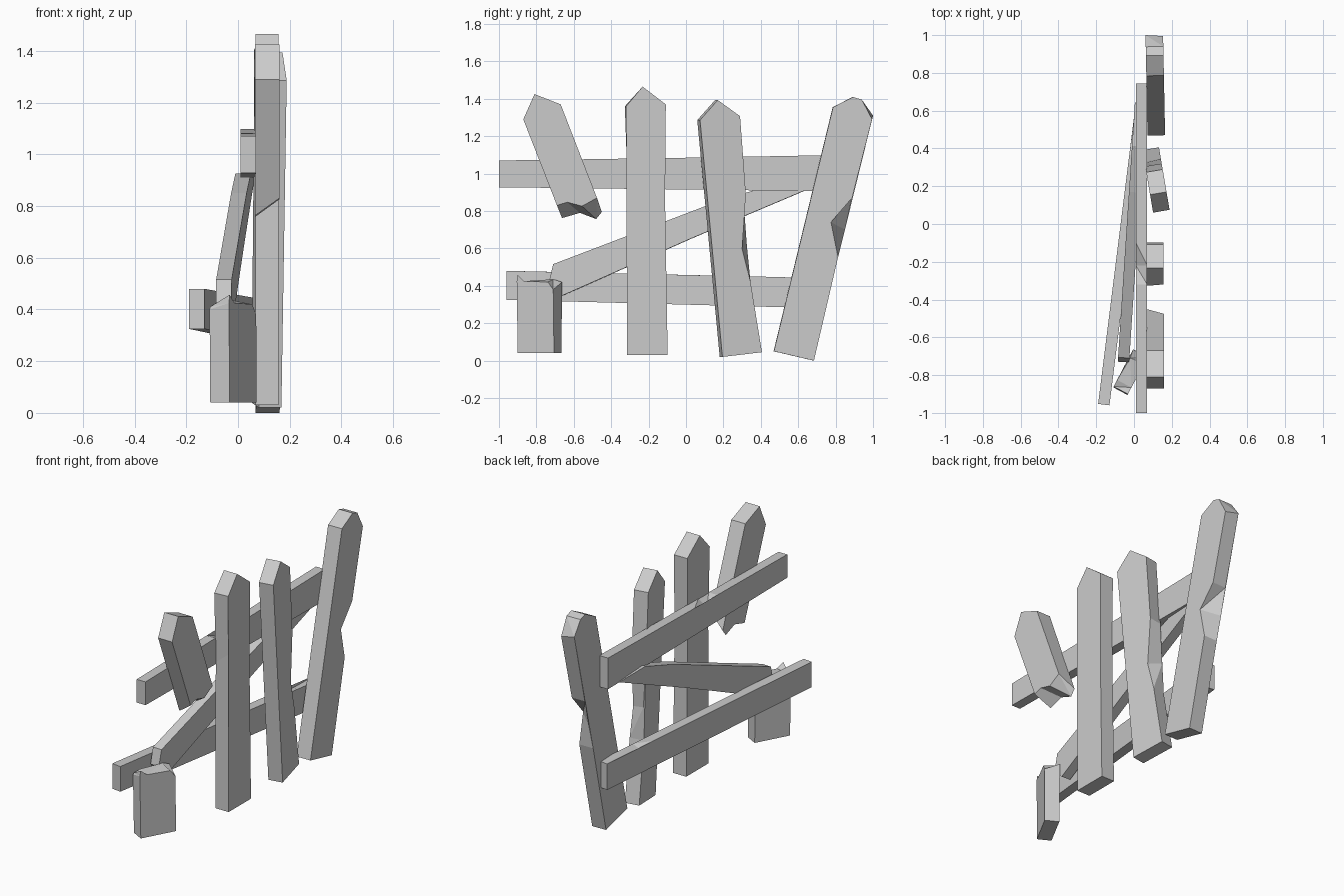
import bpy
import bmesh

default_cube = bpy.data.objects.get("Cube")
if default_cube:
    bpy.data.objects.remove(default_cube, do_unlink=True)

# One plain grey for all the wood
grey = bpy.data.materials.new("plain_grey_wood")
grey.use_nodes = True
colour = (0.6, 0.6, 0.6, 1)
grey.diffuse_color = colour
grey.node_tree.nodes["Principled BSDF"].inputs["Base Color"].default_value = colour


def board(name, front_x, thickness, outline, slope=0, pivot=0, chips=None):
    """Thick board from a (y, z) outline. Slope swings it about z;
    chips moves single back corners, to make splits and broken ends."""
    chips = chips or {}
    bm = bmesh.new()
    front, back = [], []
    for index, (y, z) in enumerate(outline):
        x = front_x + slope * (y - pivot)
        front.append(bm.verts.new((x, y, z)))
        back_y, back_z = chips.get(index, (y + slope * thickness, z))
        back.append(bm.verts.new((x - thickness, back_y, back_z)))
    bm.faces.new(front)
    bm.faces.new(back[::-1])
    count = len(outline)
    for i in range(count):
        j = (i + 1) % count
        bm.faces.new((front[i], back[i], back[j], front[j]))
    # Split the bent faces so the chips stay crisp
    bmesh.ops.connect_verts_nonplanar(bm, angle_limit=0.1, faces=bm.faces[:])
    bmesh.ops.recalc_face_normals(bm, faces=bm.faces[:])
    mesh = bpy.data.meshes.new(name)
    bm.to_mesh(mesh)
    bm.free()
    mesh.materials.append(grey)
    obj = bpy.data.objects.new(name, mesh)
    bpy.context.collection.objects.link(obj)
    return obj


# Short hanging picket with a splintered lower end
board("broken_hanging_picket", 0.16, 0.095,
      [(-0.87, 1.29), (-0.69, 0.83), (-0.635, 0.847), (-0.556, 0.826),
       (-0.476, 0.87), (-0.67, 1.37), (-0.81, 1.425)],
      chips={1: (-0.663, 0.762), 2: (-0.567, 0.79),
             3: (-0.48, 0.757), 4: (-0.45, 0.795)})

# Upright picket with a pointed top
board("upright_picket", 0.157, 0.09,
      [(-0.32, 1.36), (-0.305, 1.0), (-0.315, 0.03), (-0.098, 0.03),
       (-0.112, 0.86), (-0.108, 1.37), (-0.232, 1.465)],
      chips={0: (-0.327, 1.36), 1: (-0.312, 0.93)})

# Twisted picket with a split on one edge
board("twisted_picket", 0.167, 0.087,
      [(0.075, 1.286), (0.195, 0.02), (0.406, 0.045), (0.345, 0.42),
       (0.3, 0.596), (0.32, 0.89), (0.289, 1.307), (0.17, 1.393)],
      slope=-0.17, pivot=0.2, chips={4: (0.325, 0.62)})

# Leaning picket with a deep chip and a rounded top
board("leaning_picket", 0.16, 0.093,
      [(0.786, 1.355), (0.47, 0.05), (0.684, 0.0), (0.813, 0.553),
       (0.775, 0.74), (0.888, 0.87), (0.995, 1.29), (0.94, 1.395),
       (0.893, 1.41)],
      slope=-0.02, pivot=0.7, chips={4: (0.85, 0.7), 6: (1.0, 1.31)})

# Snapped stump, turned away from the fence line
board("broken_stump", -0.035, 0.075,
      [(-0.905, 0.425), (-0.9, 0.04), (-0.706, 0.04), (-0.71, 0.38),
       (-0.738, 0.42), (-0.866, 0.425), (-0.9, 0.457)],
      slope=0.54, pivot=-0.905,
      chips={0: (-0.865, 0.4), 3: (-0.663, 0.42), 4: (-0.71, 0.435),
             6: (-0.86, 0.41)})

# Horizontal rails behind the pickets
board("upper_rail", 0.07, 0.06,
      [(-1.0, 0.927), (0.745, 0.906), (0.745, 1.098), (-0.1, 1.083),
       (-0.22, 1.081), (-0.32, 1.08), (-1.0, 1.07)],
      chips={4: (-0.22, 1.04)})
board("lower_rail", -0.13, 0.06,
      [(-0.96, 0.325), (0.73, 0.28), (0.73, 0.44), (0.45, 0.448),
       (0.35, 0.45), (-0.96, 0.48)],
      slope=0.125, pivot=-0.96, chips={3: (0.45, 0.42)})

# Fallen rail leaning from the stump up to the upper rail
board("fallen_diagonal_rail", -0.025, 0.06,
      [(-0.733, 0.42), (-0.668, 0.345), (0.02, 0.65), (0.64, 0.912),
       (0.41, 0.925), (0.166, 0.85), (-0.71, 0.516)],
      slope=0.066, pivot=-0.72)
